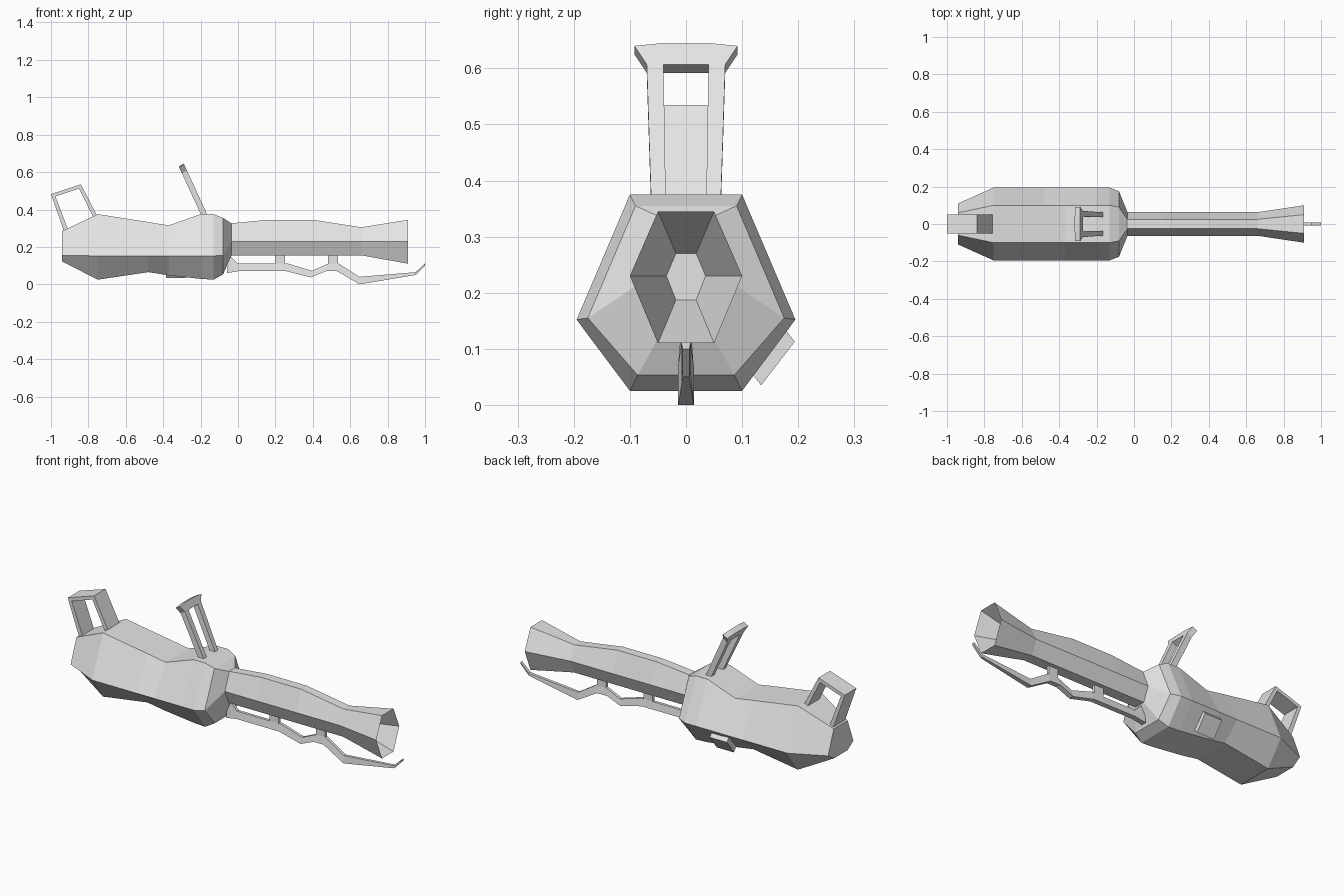
import bpy
from mathutils import Vector

cube = bpy.data.objects.get("Cube")
if cube:
    bpy.data.objects.remove(cube)

GREY = (0.78, 0.78, 0.78, 1)
mat = bpy.data.materials.new("light grey")
mat.use_nodes = True
mat.diffuse_color = GREY
bsdf = next(n for n in mat.node_tree.nodes if n.type == 'BSDF_PRINCIPLED')
bsdf.inputs["Base Color"].default_value = GREY


def loft(name, rings):
    """Join equal-sized rings of points into a capped, flat-shaded solid."""
    n = len(rings[0])
    verts = [Vector(p) for ring in rings for p in ring]
    faces = [tuple(range(n))[::-1],
             tuple(range(len(verts) - n, len(verts)))]
    for r in range(len(rings) - 1):
        a = r * n
        for i in range(n):
            j = (i + 1) % n
            faces.append((a + i, a + j, a + n + j, a + n + i))
    mesh = bpy.data.meshes.new(name)
    mesh.from_pydata(verts, [], faces)
    mesh.materials.append(mat)
    obj = bpy.data.objects.new(name, mesh)
    bpy.context.collection.objects.link(obj)
    # consistent outward normals
    import bmesh
    bm = bmesh.new()
    bm.from_mesh(mesh)
    bmesh.ops.recalc_face_normals(bm, faces=bm.faces)
    bm.to_mesh(mesh)
    bm.free()
    return obj


def hexagon(x, top, mid, low, w_top, w_mid, w_low):
    """Six-sided cross-section with a flat top and bottom."""
    return [(x, w_top, top), (x, w_mid, mid), (x, w_low, low),
            (x, -w_low, low), (x, -w_mid, mid), (x, -w_top, top)]


def bar(name, path, half):
    """Strip across y; path holds (x, z, x, z) outer and inner points."""
    return loft(name, [[(a, half, b), (a, -half, b), (c, -half, d), (c, half, d)]
                       for a, b, c, d in path])


# Body: (x, top, bottom) at full width, with narrowed ends
stations = [(-.75, .375, .025), (-.48, .333, .065), (-.37, .315, .048),
            (-.2, .375, .029), (-.13, .375, .025)]
body = [hexagon(-.94, .285, .155, .122, .06, .11, .06)]
body += [hexagon(x, t, .152, b, .1, .195, .1) for x, t, b in stations]
body.append(hexagon(-.08, .355, .155, .053, .09, .175, .086))
body.append(hexagon(-.035, .325, .23, .155, .025, .063, .03))
loft("body", body)

# Barrel: flared muzzle and tapering bore
barrel = [hexagon(x, t, .23, .155, .025, .063, .03)
          for x, t in [(-.05, .325), (.16, .345), (.4, .345), (.66, .305)]]
barrel.append(hexagon(.91, .345, .23, .11, .05, .1, .05))
barrel.append(hexagon(.72, .27, .23, .187, .018, .035, .018))
loft("barrel", barrel)

# Thin rod under the barrel, with a tapered tip
rod = [(-.06, .15, -.06, .06), (-.035, .145, -.035, .064), (0, .11, 0, .07),
       (.27, .11, .26, .07), (.395, .072, .39, .037), (.48, .11, .47, .07),
       (.54, .11, .53, .07), (.65, .04, .65, 0), (.95, .065, .95, .05),
       (1, .112, 1, .1)]
loft("lower_rod", [[(a, .008, b), (a, -.008, b), (c, -w, d), (c, w, d)]
                   for (a, b, c, d) in rod
                   for w in [.006 if a > .9 else .014]])
for side, x in (("rear", .225), ("front", .508)):
    bar(side + "_rod_strut", [(x - .027, .1, x + .027, .1),
                              (x - .027, .17, x + .027, .17)], .008)

# Rear carry loop: two legs and a crosspiece as one bent strip
bar("rear_loop", [(-.925, .27, -.9, .27), (-1, .482, -.976, .47),
                  (-.84, .535, -.85, .512), (-.75, .36, -.772, .355)], .05)


# Forked upright, leaning backwards: profile is (y, z) on the front face
def fork_ring(profile):
    front = [Vector((-.165 - .463 * (z - .375), y, z)) for y, z in profile]
    return [front, [p + Vector((-.027, 0, -.015)) for p in front]]


for name, s in (("left", 1), ("right", -1)):
    loft(name + "_fork_leg", fork_ring([(s * .036, .36), (s * .062, .36),
                                        (s * .07, .607), (s * .04, .607)]))
loft("fork_crossbar", fork_ring([(-.07, .607), (.07, .607), (.092, .64),
                                 (.04, .645), (-.04, .645), (-.092, .64)]))

# Small block on the lower left slope
block = [(.113, .062), (.134, .035), (.194, .113), (.172, .14)]
loft("side_block", [[(x, y, z) for y, z in block] for x in (-.385, -.28)])
